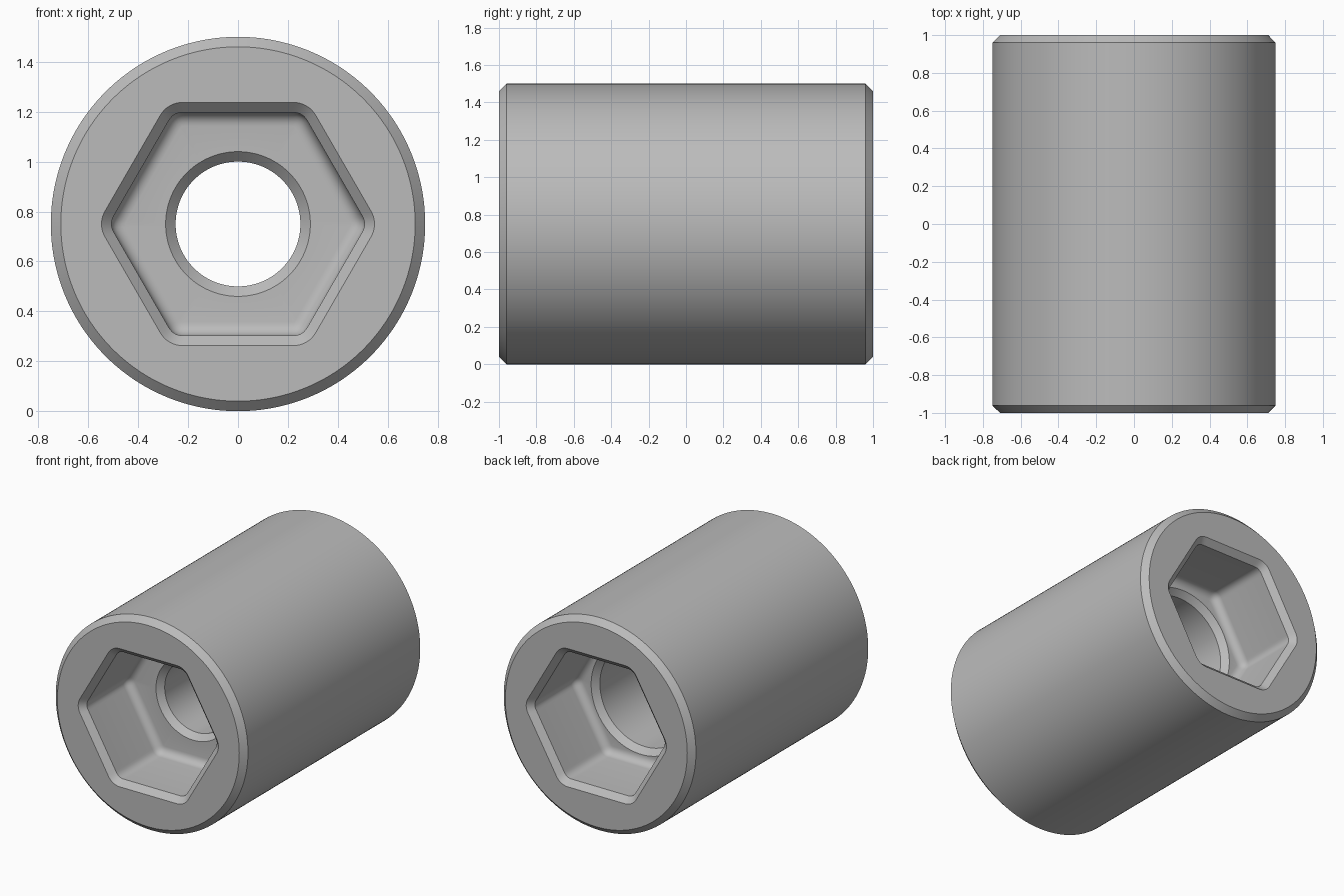
import bpy, bmesh
from math import pi, sin, cos, tan, atan, sqrt

cube = bpy.data.objects.get("Cube")
if cube:
    bpy.data.objects.remove(cube, do_unlink=True)

SEGMENTS = 240
RADIUS = 0.75
CHAMFER = 0.04
HEX_APOTHEM = 0.4475
HEX_ROUND = 0.0625
FILLET = 0.055
FLOOR_Y = 0.5
SIXTH = pi / 3


def circle(radius):
    return lambda angle: radius


def rounded_hexagon(grow):
    """Radius by angle of a corner-rounded hexagon, offset by grow."""
    apothem, rnd = HEX_APOTHEM + grow, HEX_ROUND + grow
    flat_limit = atan((apothem - rnd) * tan(pi / 6) / apothem)
    corner = (apothem - rnd) / cos(pi / 6)

    def radius(angle):
        off = (angle + pi / 6) % SIXTH - pi / 6   # angle from nearest corner
        from_flat = pi / 6 - abs(off)
        if from_flat <= flat_limit:
            return apothem / cos(from_flat)
        return corner * cos(off) + sqrt(max(0, rnd**2 - (corner * sin(off))**2))
    return radius


def end_sections(bore):
    """Sections of one end, from the outer wall inwards to the bore."""
    sections = [(1 - CHAMFER, circle(RADIUS)), (1, circle(RADIUS - CHAMFER)),
                (1, rounded_hexagon(CHAMFER)), (1 - CHAMFER, rounded_hexagon(0))]
    # Rounded transition from hexagonal wall to pocket floor
    for i in range(7):
        a = i / 6 * pi / 2
        sections.append((FLOOR_Y + FILLET * (1 - sin(a)),
                         rounded_hexagon(FILLET * (cos(a) - 1))))
    sections += [(FLOOR_Y, circle(bore + CHAMFER)), (FLOOR_Y - CHAMFER, circle(bore))]
    return sections


# Closed chain of sections: front end, stepped bore, back end
front_bore, back_bore = 0.25, 0.35
chain = [(-y, shape) for y, shape in end_sections(front_bore)]
chain += [(0, circle(front_bore)), (0, circle(back_bore))]
chain += reversed(end_sections(back_bore))

bm = bmesh.new()
loops = []
for y, shape in chain:
    loop = []
    for i in range(SEGMENTS):
        a = 2 * pi * i / SEGMENTS
        r = shape(a)
        loop.append(bm.verts.new((r * cos(a), y, RADIUS + r * sin(a))))
    loops.append(loop)
for a, b in zip(loops, loops[1:] + loops[:1]):
    for i in range(SEGMENTS):
        j = (i + 1) % SEGMENTS
        bm.faces.new((a[i], a[j], b[j], b[i]))
bmesh.ops.recalc_face_normals(bm, faces=bm.faces)

mesh = bpy.data.meshes.new("socket_body")
bm.to_mesh(mesh)
bm.free()
body = bpy.data.objects.new("socket_body", mesh)
bpy.context.collection.objects.link(body)

# Plain grey metal
grey = bpy.data.materials.new("plain_grey")
grey.use_nodes = True
colour = (0.5, 0.5, 0.5, 1)
grey.diffuse_color = colour
grey.node_tree.nodes["Principled BSDF"].inputs["Base Color"].default_value = colour
mesh.materials.append(grey)

bpy.context.view_layer.objects.active = body
body.select_set(True)
bpy.ops.object.shade_smooth_by_angle(angle=pi / 6)
